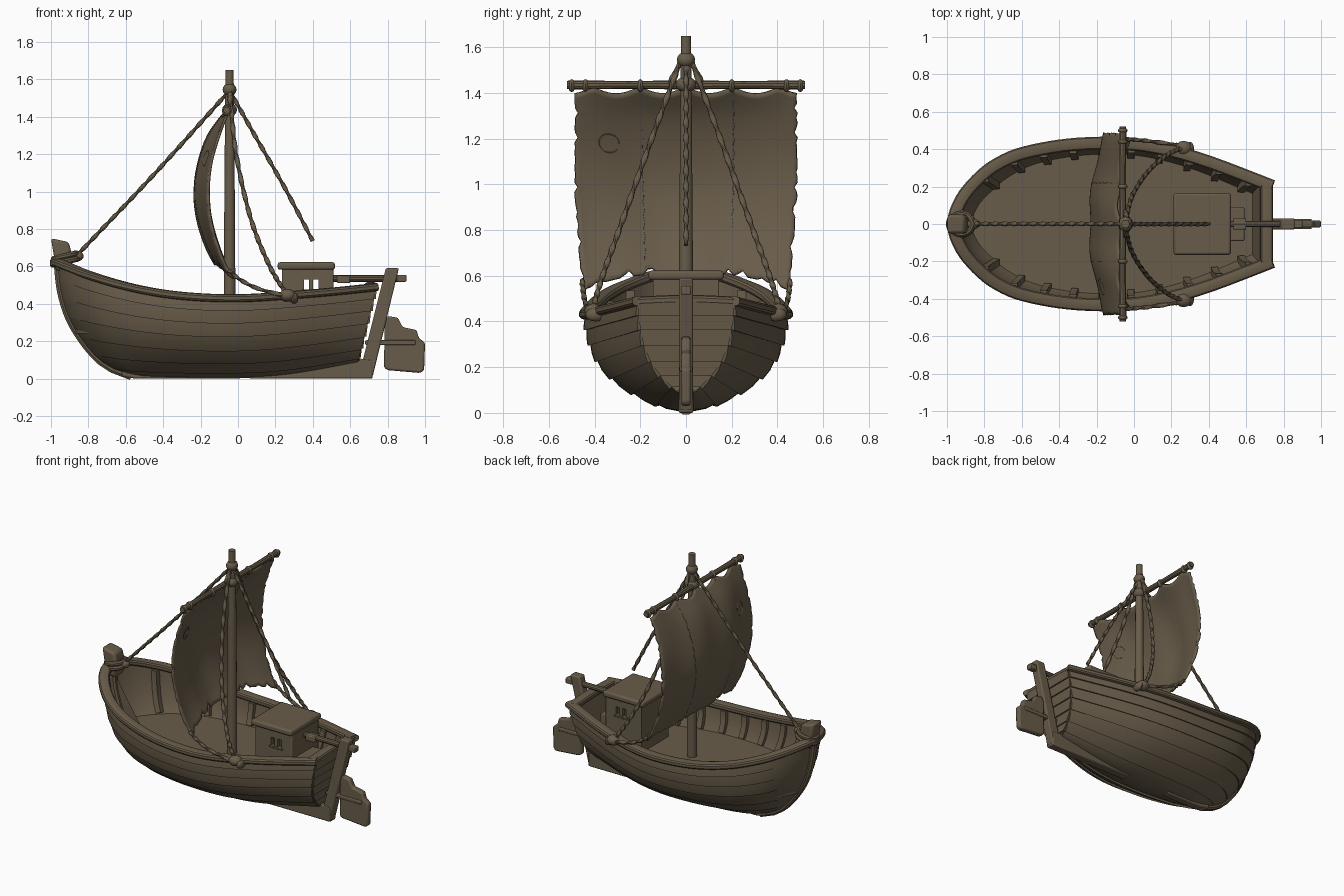
import bpy, bmesh, math, random
from mathutils import Vector as V, Matrix

if "Cube" in bpy.data.objects:
    bpy.data.objects.remove(bpy.data.objects["Cube"])

random.seed(4)
wood = bpy.data.materials.new("weathered brown")
wood.diffuse_color = (0.14, 0.108, 0.068, 1)
wood.use_nodes = True
wood.node_tree.nodes["Principled BSDF"].inputs["Base Color"].default_value = wood.diffuse_color


def finish(name, bm, bevel=0):
    bmesh.ops.recalc_face_normals(bm, faces=bm.faces[:])
    me = bpy.data.meshes.new(name)
    bm.to_mesh(me)
    bm.free()
    me.materials.append(wood)
    ob = bpy.data.objects.new(name, me)
    bpy.context.collection.objects.link(ob)
    if bevel:
        m = ob.modifiers.new("bevel", 'BEVEL')
        m.width, m.segments = bevel, 2
    return ob


def interp(tab, x):
    """smooth curve through (x, value) pairs"""
    x = min(max(x, tab[0][0]), tab[-1][0])
    n = len(tab)
    i = max(k for k in range(n - 1) if tab[k][0] <= x)

    def slope(k):
        a, b = tab[max(k - 1, 0)], tab[min(k + 1, n - 1)]
        return (b[1] - a[1]) / (b[0] - a[0])
    (x0, y0), (x1, y1) = tab[i], tab[i + 1]
    h = x1 - x0
    u = (x - x0) / h
    return ((2*u**3 - 3*u*u + 1) * y0 + (u**3 - 2*u*u + u) * h * slope(i)
            + (3*u*u - 2*u**3) * y1 + (u**3 - u*u) * h * slope(i + 1))


def spline(pts, n):
    tabs = [[(i, p[c]) for i, p in enumerate(pts)] for c in range(3)]
    return [V([interp(t, k * (len(pts) - 1) / n) for t in tabs]) for k in range(n + 1)]


def loft(name, rings, bevel=0):
    bm = bmesh.new()
    vs = [[bm.verts.new(p) for p in r] for r in rings]
    n = len(vs[0])
    for a, b in zip(vs, vs[1:]):
        for k in range(n):
            bm.faces.new((a[k], a[(k + 1) % n], b[(k + 1) % n], b[k]))
    bm.faces.new(vs[0])
    bm.faces.new(vs[-1])
    return finish(name, bm, bevel)


def sweep(name, pts, rw, rh, sides=8, ref=(0, 0, 1), power=1, twist=0, scale=None):
    pts = [V(p) for p in pts]
    rings = []
    for i, p in enumerate(pts):
        t = pts[min(i + 1, len(pts) - 1)] - pts[max(i - 1, 0)]
        side = t.cross(V(ref)).normalized()
        up = side.cross(t).normalized()
        f = scale[i] if scale else 1
        ring = []
        for k in range(sides):
            a = 2 * math.pi * (k + .5) / sides
            c, s = [math.copysign(abs(v) ** power, v) for v in (math.cos(a), math.sin(a))]
            c, s = c * rw * f, s * rh * f
            w = twist * i
            ring.append(p + side * (c*math.cos(w) - s*math.sin(w)) + up * (c*math.sin(w) + s*math.cos(w)))
        rings.append(ring)
    return loft(name, rings)


def rope(name, pts, r=.013, ref=(0, 1, 0)):
    d = sum((V(b) - V(a)).length for a, b in zip(pts, pts[1:]))
    return sweep(name, spline(pts, max(8, int(d / .012))), r, r * .7, 8, ref, twist=.5)


def box(name, x0, x1, y0, y1, z0, z1, bevel=.006):
    bm = bmesh.new()
    bmesh.ops.create_cube(bm, size=1, matrix=Matrix.Translation(((x0+x1)/2, (y0+y1)/2, (z0+z1)/2))
                          @ Matrix.Diagonal((x1-x0, y1-y0, z1-z0, 1)))
    return finish(name, bm, bevel)


def blob(name, loc, size):
    bm = bmesh.new()
    bmesh.ops.create_uvsphere(bm, u_segments=12, v_segments=8, radius=1,
                              matrix=Matrix.Translation(loc) @ Matrix.Diagonal((*size, 1)))
    return finish(name, bm)


def prism(name, outline, half, bevel=.008):
    return loft(name, [[(x, s * half, z) for x, z in outline] for s in (-1, 1)], bevel)


# hull form: t runs bow to stern, g runs keel to sheer
BEAM = [(-.97, 0), (-.95, .075), (-.9, .17), (-.8, .28), (-.7, .345), (-.6, .385), (-.4, .425), (-.2, .44),
        (0, .435), (.2, .40), (.4, .34), (.6, .265), (.74, .21)]
SHEER = [(-.97, .62), (-.9, .59), (-.8, .55), (-.6, .49), (-.4, .45), (-.2, .43), (0, .425), (.2, .435),
         (.5, .46), (.74, .485)]
BILGE = [(0, 0), (.03, .2), (.07, .32), (.16, .5), (.3, .7), (.5, .87), (.8, .98), (1, 1)]
STEM = [(0, -.58), (.08, -.70), (.23, -.80), (.48, -.90), (.73, -.95), (1, -.97)]
ROCKER = [(0, .015), (.5, .015), (.7, .03), (1, .09)]


def hull(t, g, off=0):
    xs = -.97 + 1.71 * t
    b, zk, zs = interp(BEAM, xs), interp(ROCKER, t), interp(SHEER, xs)
    x0 = interp(STEM, g)
    x = x0 + (.64 + .1 * g - x0) * t
    ga, gb = max(g - .01, 0), min(g + .01, 1)
    n = V(((gb - ga) * (zs - zk), -b * (interp(BILGE, gb) - interp(BILGE, ga)))).normalized()
    off *= min(1, t * 12)
    y = 0 if g == 0 else max(0, b * interp(BILGE, g) + n.x * off)
    return V((x, y, zk + (zs - zk) * g + n.y * off))


def g_at(t, z):
    zk = interp(ROCKER, t)
    return (z - zk) / (interp(SHEER, -.97 + 1.71 * t) - zk)


def flip(p):
    return V((p[0], -p[1], p[2]))


# lapped plank shell, closed inside and out
G = [0, .06, .18, .34, .52, .69, .85, 1]
FLOOR = .26
rings = []
for i in range(49):
    t = (i / 48) ** 1.6
    out = []
    for a, b in zip(G, G[1:]):
        out += [hull(t, a, .013), hull(t, (a + b) / 2, .008), hull(t, b, 0)]
    half = out + [hull(t, g, -.028) for g in reversed(G)]
    rings.append([flip(p) for p in reversed(out)] + out[1:] + half[len(out):]
                 + [flip(p) for p in half[len(out):-1][::-1]])
loft("hull_planking", rings)

# transom boards
for a, b in zip(G, G[1:]):
    lo, hi = hull(1, a, 0), hull(1, b, 0)
    if a == 0:
        lo.y = .02
    prof = [V((lo.x + .012, lo.y, lo.z)), V((hi.x + .002, hi.y, hi.z)),
            V((hi.x - .05, hi.y, hi.z)), V((lo.x - .05, lo.y, lo.z))]
    loft("transom_board", [[flip(p) for p in prof], prof])

# floor
rows = [hull(t, g_at(t, FLOOR), -.015) for t in [(i / 30) ** 1.5 for i in range(1, 31)]]
loft("deck_floor", [[flip(p), p, p - V((0, 0, .02)), flip(p) - V((0, 0, .02))] for p in rows])

# gunwale rail and stern rail
side = [hull((i / 40) ** 2, 1, -.008) + V((0, 0, .004)) for i in range(41)]
sweep("gunwale_rail", [flip(p) for p in side[::-1]] + side[1:], .035, .022, 12, power=.7)
e = side[-1]
sweep("stern_rail", spline([(.71, -e.y - .02, .487), (.71, 0, .495), (.71, e.y + .02, .487)], 10),
      .034, .022, 12, power=.7)

# inner ribs
for s in (-1, 1):
    for k in range(10):
        t = .10 + k * .092
        g0 = g_at(t, FLOOR)
        pts = [hull(t, g0 + (.97 - g0) * j / 6, -.036) for j in range(7)]
        sweep("rib", [(p.x, s * p.y, p.z) for p in pts], .026, .026, 4, (1, 0, 0))

# stem, keel, skeg and stern post
sweep("stem", [hull(0, j / 16) + V((.012, 0, .005)) for j in range(17)], .03, .025, 8, (0, 1, 0), .6)
prism("keel", [(-.62, .012), (-.55, 0), (-.27, 0), (-.27, .03), (-.62, .05)], .03)
prism("skeg", [(.06, 0), (.72, 0), (.72, .1), (.62, .11), (.2, .03), (.06, .03)], .032)
prism("stern_post", [(.645, .01), (.72, .01), (.86, .59), (.79, .59)], .03)
prism("bow_post", [(-.975, .58), (-.90, .56), (-.885, .65), (-.905, .73), (-1, .75), (-.985, .66)], .05, .015)
for z, r in ((.625, .06), (.655, .055)):
    ring = [(-.925 + r * 1.1 * math.cos(a), r * math.sin(a), z + .015 * math.cos(a))
            for a in [k * math.pi / 12 for k in range(25)]]
    sweep("bow_rope_coil", ring, .016, .016)
blob("bow_knot", (-.86, 0, .655), (.035, .03, .028))

# rudder and tiller
prism("rudder", [(.78, .06), (.80, .045), (.975, .03), (.995, .045), (1, .19), (.965, .22), (.955, .26), (.88, .275),
                 (.855, .325), (.80, .335), (.785, .30)], .02, .01)
box("rudder_strap", .68, .95, -.028, .028, .18, .205)
sweep("tiller", [(.5, 0, .535), (.86, 0, .535)], .018, .018, 10)
box("tiller_grip", .85, .9, -.022, .022, .517, .555)
box("tiller_block", .53, .6, -.03, .03, .51, .55)
box("stern_bench", .5, .59, -.09, .09, FLOOR, .42)

# cabin with paired see-through side windows
for s in (-1, 1):
    y0, y1 = sorted((s * .12, s * .145))
    box("cabin_wall", .235, .5, y0, y1, FLOOR - .01, .475, 0)
    box("cabin_wall", .235, .5, y0, y1, .53, .59, 0)
    for x0, x1 in ((.235, .352), (.38, .402), (.43, .5)):
        box("window_post", x0, x1, y0, y1, .475, .53, 0)
    box("window_sill", .34, .44, s * .145 - .008, s * .145 + .008, .462, .475, .003)
box("cabin_front_wall", .235, .26, -.145, .145, FLOOR - .01, .59)
box("cabin_back_wall", .485, .51, -.145, .145, FLOOR - .01, .59)
box("cabin_roof", .212, .518, -.165, .165, .582, .622, .012)

# mast, yard and lashings
MX = -.045
sweep("mast", [(MX, 0, z) for z in (FLOOR - .02, .7, 1.1, 1.5, 1.56, 1.65)], .031, .031, 12, (1, 0, 0),
      scale=[1.05, 1, .9, .8, .75, .72])
sweep("yard", [(MX - .015, y, 1.435) for y in (-.52, -.5, -.25, 0, .25, .5, .52)], .019, .019, 10,
      scale=[.95, 1.05, .9, 1.05, .9, 1.05, .95])
blob("mast_head_knot", (MX, 0, 1.545), (.037, .04, .035))
blob("yard_lashing", (MX, 0, 1.437), (.04, .045, .035))
for y in (-.5, -.44, -.2, .2, .44, .5):
    blob("yard_tie", (MX - .015, y, 1.432), (.026, .016, .028))

# bellied sail with ragged edges
MID = [(.5, -.04), (.6, -.11), (.7, -.165), (.85, -.215), (1, -.232), (1.15, -.21), (1.3, -.155), (1.43, -.06)]
EDGE = [(.5, 0), (.6, -.06), (.7, -.1), (.85, -.14), (1, -.152), (1.15, -.14), (1.3, -.1), (1.43, -.055)]


def sail(u, v, rag=0):
    """u -1..1 across, v 0..1 upward"""
    bottom = .61 - .075 * abs(u) ** 3 + rag
    top = 1.425 - .03 * abs(math.sin(u * math.pi * 2.4))
    z = bottom + (top - bottom) * v
    k = u * u
    x = interp(MID, z) * (1 - k) + interp(EDGE, z) * k + .006 * math.sin(9 * u + 3 * v)
    return V((x, u * (.455 + .032 * min(1, v * 2)), z))


bm = bmesh.new()
NU, NV = 44, 40
tear = [random.choice((0, 0, 0, .01, .025)) for _ in range(NU + 1)]
grid = []
for j in range(NV + 1):
    row = []
    for i in range(NU + 1):
        p = sail(i / NU * 2 - 1, j / NV, tear[i] if 2 < i < NU - 2 else 0)
        if i in (0, NU):
            p.y *= 1 - random.choice((0, 0, .005, .012, .03))
        row.append(bm.verts.new(p))
    grid.append(row)
for j in range(NV):
    for i in range(NU):
        bm.faces.new((grid[j][i], grid[j][i+1], grid[j+1][i+1], grid[j+1][i]))
ob = finish("sail", bm)
m = ob.modifiers.new("thickness", 'SOLIDIFY')
m.thickness, m.offset = .014, 0
for u in (-.4, .44):
    sweep("sail_seam", [sail(u + .008 * math.sin(k * 2), .03 + .96 * k / 40) for k in range(41)],
          .008, .011, 6, (0, 1, 0))
sweep("sail_patch_rim", [sail(-.69 + .09 * math.cos(a), .73 + .05 * math.sin(a))
                         for a in [k * math.pi / 10 for k in range(19)]], .009, .009, 6, (1, 0, 0))

# rigging
rope("fore_stay", [(-.87, 0, .65), (-.46, 0, 1.08), (MX, 0, 1.54)])
rope("back_stay", [(MX, 0, 1.54), (.09, 0, 1.3), (.25, 0, 1.02), (.4, 0, .735)])
for s in (-1, 1):
    rope("shroud", [(MX, s * .02, 1.55), (-.01, s * .15, 1.2), (.07, s * .275, .85), (.17, s * .365, .6),
                    (.26, s * .41, .45)], .014, (1, 0, 0))
    rope("sheet", [(-.05, s * .455, .58), (.01, s * .45, .53), (.11, s * .44, .48), (.28, s * .415, .435)])
    rope("mast_sling", [(MX, s * .02, 1.54), (MX, s * .06, 1.47), (MX - .01, s * .07, 1.43)], .012, (1, 0, 0))
    blob("rail_knot", (.265, s * .405, .445), (.045, .04, .034))
    blob("rail_knot", (.3, s * .395, .43), (.022, .045, .03))

# smooth shading with crisp edges
for ob in bpy.data.objects:
    ob.select_set(True)
    bpy.context.view_layer.objects.active = ob
bpy.ops.object.shade_smooth_by_angle(angle=math.radians(35))
